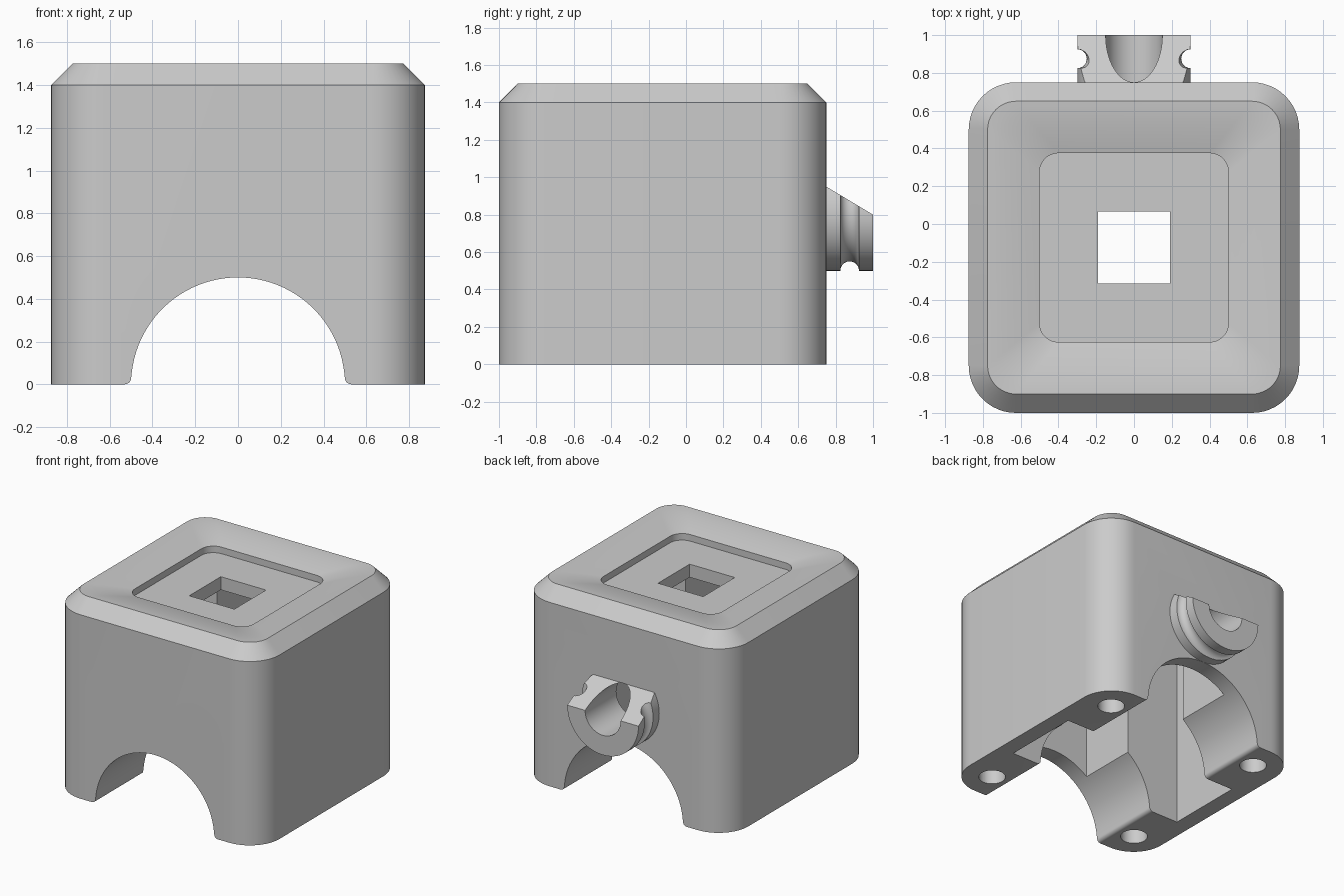
import bpy, bmesh, math

cube = bpy.data.objects.get("Cube")
if cube:
    bpy.data.objects.remove(cube, do_unlink=True)

CY = -0.125  # centre of the housing in y

grey = bpy.data.materials.new("plain grey")
grey.use_nodes = True
colour = (0.6, 0.6, 0.6, 1)
grey.diffuse_color = colour
grey.node_tree.nodes["Principled BSDF"].inputs["Base Color"].default_value = colour


def loft(name, loops):
    """Closed solid skinned through equal-length loops, capped at both ends."""
    bm = bmesh.new()
    rings = [[bm.verts.new(p) for p in loop] for loop in loops]
    n = len(rings[0])
    for a, b in zip(rings, rings[1:]):
        for i in range(n):
            j = (i + 1) % n
            bm.faces.new((a[i], a[j], b[j], b[i]))
    bm.faces.new(rings[0][::-1])
    bm.faces.new(rings[-1])
    bmesh.ops.recalc_face_normals(bm, faces=bm.faces)
    mesh = bpy.data.meshes.new(name)
    bm.to_mesh(mesh)
    bm.free()
    obj = bpy.data.objects.new(name, mesh)
    bpy.context.collection.objects.link(obj)
    mesh.materials.append(grey)
    return obj


def rounded_square(half, radius, z, steps=12):
    pts = []
    for q in range(4):
        mid = math.pi / 2 * q + math.pi / 4
        cx = math.copysign(half - radius, math.cos(mid))
        cy = math.copysign(half - radius, math.sin(mid))
        for i in range(steps + 1):
            a = math.pi / 2 * (q + i / steps)
            pts.append((cx + radius * math.cos(a), CY + cy + radius * math.sin(a), z))
    return pts


def circle_y(r, y, z, n=64):
    return [(r * math.cos(math.tau * i / n), y, z + r * math.sin(math.tau * i / n)) for i in range(n)]


def circle_z(x, y, r, z, n=32):
    return [(x + r * math.cos(math.tau * i / n), y + r * math.sin(math.tau * i / n), z) for i in range(n)]


def prism(name, outline, z0, z1):
    """Upright solid from an outline drawn about the housing centre."""
    return loft(name, [[(x, CY + y, z) for x, y in outline] for z in (z0, z1)])


def combine(target, tool, operation="DIFFERENCE"):
    mod = target.modifiers.new("combine", "BOOLEAN")
    mod.operation, mod.object, mod.solver = operation, tool, "EXACT"
    graph = bpy.context.evaluated_depsgraph_get()
    mesh = bpy.data.meshes.new_from_object(target.evaluated_get(graph))
    target.modifiers.clear()
    target.data = mesh
    bpy.data.objects.remove(tool, do_unlink=True)


# Housing: rounded block, chamfered top, dished rim and sunken square floor
loops = [rounded_square(0.875, 0.25, z) for z in (0, 1.4)]
for i in range(9):
    t = i / 8
    loops.append(rounded_square(0.775 - 0.275 * t, 0.15 - 0.05 * t, 1.5 - 0.05 * t ** 1.5))
loops.append(rounded_square(0.5, 0.1, 1.4))
housing = loft("housing", loops)

# Spout: grooved round stub on the back, cut by a sloping top
profile = [(0.3, 0.6), (0.3, 0.825)]
for i in range(1, 12):
    a = math.pi * i / 12
    profile.append((0.3 - 0.05 * math.sin(a), 0.875 - 0.05 * math.cos(a)))
profile += [(0.3, 0.925), (0.3, 1.0)]
spout = loft("spout", [circle_y(r, y, 0.8) for r, y in profile])
slope = [(0.5, 1.1), (1.1, 0.74), (1.1, 1.4), (0.5, 1.4)]
combine(spout, loft("slope_cutter", [[(x, y, z) for y, z in slope] for x in (-0.5, 0.5)]))
combine(housing, spout, "UNION")

# Arch tunnel from front to back, with rounded feet
right = [(0.53, -0.1)]
right += [(0.53 + 0.03 * math.cos(a), 0.03 + 0.03 * math.sin(a))
          for a in (math.pi * (1.5 - i / 12) for i in range(7))]
start = math.asin(0.06)
right += [(0.5 * math.cos(a), 0.5 * math.sin(a))
          for a in (start + (math.pi / 2 - start) * i / 24 for i in range(1, 25))]
arch = right + [(-x, z) for x, z in reversed(right[:-1])]
combine(housing, loft("arch_cutter", [[(x, y, z) for x, z in arch] for y in (-1.2, 1.2)]))

# Cross-shaped cavity and the square opening in the top
arm, w = 0.75, 0.3
quarter = [(arm, -w), (arm, w), (w, w)]
cross = []
for q in range(4):
    cross += quarter
    quarter = [(-y, x) for x, y in quarter]
combine(housing, prism("cavity_cutter", cross, -0.1, 1.3))
square = [(-0.19, -0.19), (0.19, -0.19), (0.19, 0.19), (-0.19, 0.19)]
combine(housing, prism("opening_cutter", square, 1.2, 1.6))

# Bore through the spout into the cavity
combine(housing, loft("bore_cutter", [circle_y(0.15, y, 0.8) for y in (0.5, 1.1)]))

# Screw holes in the feet
for sx in (-1, 1):
    for sy in (-1, 1):
        combine(housing, loft("screw_cutter", [circle_z(sx * 0.65, CY + sy * 0.65, 0.094, z)
                                               for z in (-0.1, 0.4)]))

# Smooth the rounds, keep the corners crisp
bpy.ops.object.select_all(action="DESELECT")
housing.select_set(True)
bpy.context.view_layer.objects.active = housing
bpy.ops.object.shade_smooth_by_angle(angle=math.radians(30))
